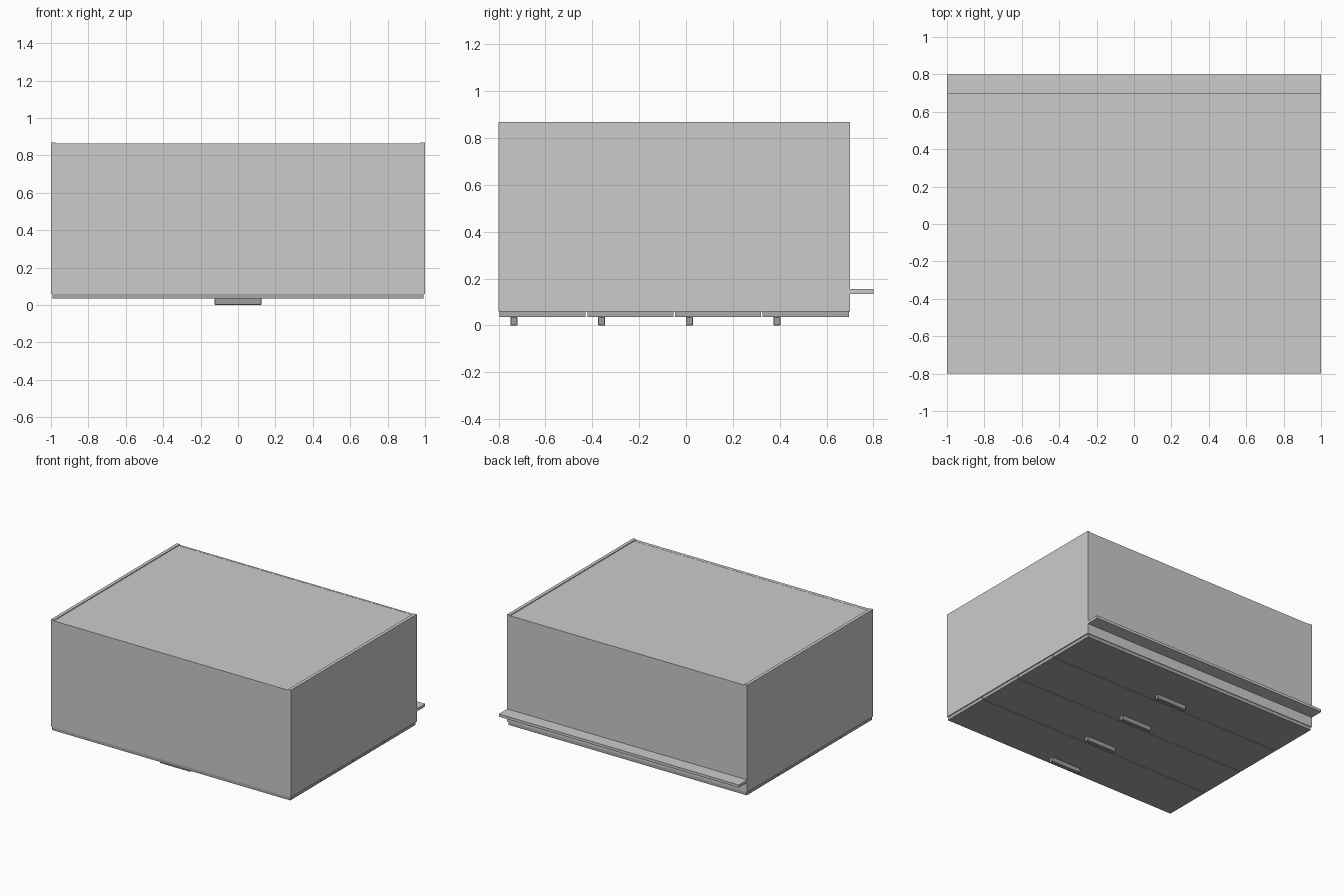
import bpy, bmesh

if "Cube" in bpy.data.objects:
    bpy.data.objects.remove(bpy.data.objects["Cube"])


def paint(name, rgb):
    m = bpy.data.materials.new(name)
    m.diffuse_color = (*rgb, 1)
    m.use_nodes = True
    m.node_tree.nodes["Principled BSDF"].inputs["Base Color"].default_value = m.diffuse_color
    return m


def box(name, x, y, z, mat=None, bevel=0):
    """Box from (min, max) pairs on each axis."""
    bm = bmesh.new()
    bmesh.ops.create_cube(bm, size=1)
    for v in bm.verts:
        v.co = [lo + (c + 0.5) * (hi - lo) for c, (lo, hi) in zip(v.co, (x, y, z))]
    mesh = bpy.data.meshes.new(name)
    bm.to_mesh(mesh)
    bm.free()
    ob = bpy.data.objects.new(name, mesh)
    bpy.context.collection.objects.link(ob)
    if mat:
        mesh.materials.append(mat)
    if bevel:
        b = ob.modifiers.new("bevel", 'BEVEL')
        b.width, b.segments = bevel, 1
    return ob


drawer_grey = paint("drawer_grey", (0.4, 0.4, 0.4))
handle_grey = paint("handle_grey", (0.34, 0.34, 0.35))

# Cabinet lying on its back panel side up: carcass, side panels and end panels
box("carcass", (-0.975, 0.975), (-0.775, 0.685), (0.06, 0.862))
for side, s in (("left", -1), ("right", 1)):
    box(side + "_side_panel", sorted((s * 0.975, s)), (-0.8, 0.7), (0.06, 0.868))
box("base_panel", (-0.975, 0.975), (-0.8, -0.775), (0.06, 0.863))
box("top_panel", (-0.975, 0.975), (0.685, 0.7), (0.06, 0.863))

# Raised rail along the cabinet top
box("top_rail", (-1, 1), (0.7, 0.8), (0.135, 0.155))

# Four drawer fronts with bar handles, facing down
for i in range(4):
    y = -0.796 + i * 0.3745
    box(f"drawer_front_{i + 1}", (-0.993, 0.993), (y, y + 0.368), (0.035, 0.062), drawer_grey)
    box(f"drawer_handle_{i + 1}", (-0.125, 0.125), (y + 0.046, y + 0.076), (0, 0.036), handle_grey, 0.002)
